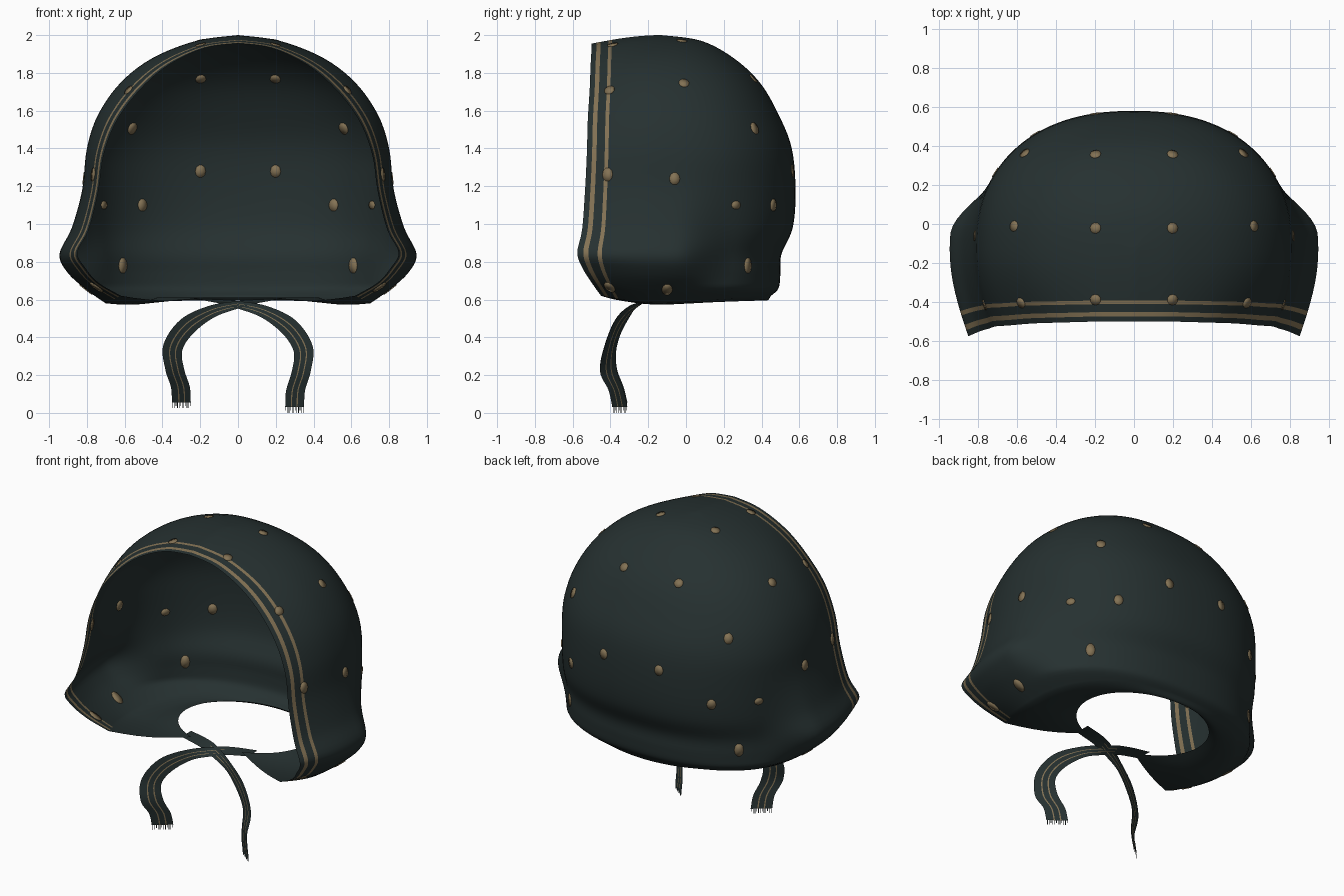
import bpy, bmesh, math
from mathutils import Vector
from mathutils.bvhtree import BVHTree

if "Cube" in bpy.data.objects:
    bpy.data.objects.remove(bpy.data.objects["Cube"])


def material(name, color):
    m = bpy.data.materials.new(name)
    m.use_nodes = True
    m.diffuse_color = color
    m.node_tree.nodes["Principled BSDF"].inputs["Base Color"].default_value = color
    return m


GREEN = material("dark green cloth", (0.019, 0.030, 0.030, 1))
TAN = material("tan print", (0.23, 0.17, 0.09, 1))


def smooth_path(rows, steps):
    """Catmull-Rom through rows of numbers."""
    out = []
    n = len(rows) - 1
    for i in range(n):
        a, b, c, d = (rows[max(0, min(n, i + k))] for k in (-1, 0, 1, 2))
        for k in range(steps):
            t = k / steps
            out.append([0.5 * (2 * q + (r - p) * t + (2 * p - 5 * q + 4 * r - s) * t * t
                               + (3 * q - p - 3 * r + s) * t ** 3)
                        for p, q, r, s in zip(a, b, c, d)])
    out.append(list(rows[-1]))
    return out


def finish(bm, name, mirror=False, thickness=0):
    bmesh.ops.remove_doubles(bm, verts=bm.verts, dist=0.0004)
    bmesh.ops.recalc_face_normals(bm, faces=bm.faces)
    mesh = bpy.data.meshes.new(name)
    bm.to_mesh(mesh)
    bm.free()
    mesh.materials.append(GREEN)
    mesh.materials.append(TAN)
    ob = bpy.data.objects.new(name, mesh)
    bpy.context.collection.objects.link(ob)
    if mirror:
        mod = ob.modifiers.new("mirror", 'MIRROR')
        mod.merge_threshold = 0.002
    if thickness:
        mod = ob.modifiers.new("thickness", 'SOLIDIFY')
        mod.thickness, mod.offset = thickness, 0
    bpy.ops.object.select_all(action='DESELECT')
    bpy.context.view_layer.objects.active = ob
    ob.select_set(True)
    bpy.ops.object.shade_smooth_by_angle(angle=math.radians(50))
    return ob


def grid(bm, rows, is_tan):
    vs = [[bm.verts.new(p) for p in row] for row in rows]
    for i in range(len(vs) - 1):
        for j in range(len(vs[0]) - 1):
            f = bm.faces.new((vs[i][j], vs[i][j + 1], vs[i + 1][j + 1], vs[i + 1][j]))
            f.material_index = int(is_tan(i, j))


# Hood: side half width, side z, front edge x, y, z, back y, back z
MID_Y = -0.13
PROFILE = [
    (0.70, 0.58, 0.62, -0.45, 0.62, 0.45, 0.62),
    (0.80, 0.65, 0.74, -0.50, 0.69, 0.49, 0.66),
    (0.90, 0.74, 0.81, -0.55, 0.77, 0.50, 0.74),
    (0.945, 0.84, 0.85, -0.575, 0.85, 0.505, 0.84),
    (0.88, 0.98, 0.79, -0.55, 0.97, 0.565, 0.98),
    (0.825, 1.18, 0.74, -0.535, 1.17, 0.58, 1.18),
    (0.80, 1.40, 0.71, -0.525, 1.37, 0.56, 1.40),
    (0.74, 1.58, 0.64, -0.52, 1.55, 0.49, 1.58),
    (0.62, 1.75, 0.52, -0.51, 1.71, 0.39, 1.75),
    (0.45, 1.88, 0.37, -0.505, 1.84, 0.25, 1.88),
    (0.22, 1.97, 0.18, -0.50, 1.93, 0.08, 1.97),
    (0, 2.0, 0, -0.50, 1.955, MID_Y, 2.0)]
FRONT_STEPS = [0, 0.07, 0.13, 0.24, 0.29, 0.4, 0.5, 0.6, 0.7, 0.8, 0.9, 1]
STRIPES = (1, 3)
BACK_STEPS = 32


def hood_row(w, z, fx, fy, fz, by, bz):
    row = []
    for u in FRONT_STEPS:
        e = math.sin(u * math.pi / 2)
        row.append(Vector((fx + (w - fx) * e, fy + (MID_Y - fy) * u, fz + (z - fz) * e)))
    base = min(w, 0.81)
    for k in range(1, BACK_STEPS + 1):
        a = k / BACK_STEPS * math.pi / 2
        y = MID_Y + (by - MID_Y) * math.sin(a) ** 0.87
        # the side flare fades into a fold behind the ear
        t = max(0, min(1, (0.25 - y) / 0.30))
        flare = (w - base) * t * t * (3 - 2 * t)
        x = (base + flare) * max(0, math.cos(a)) ** 0.87 if k < BACK_STEPS else 0
        row.append(Vector((x, y, z + (bz - z) * math.sin(a))))
    return row


rows = [hood_row(*r) for r in smooth_path(PROFILE, 5)]
bm = bmesh.new()
grid(bm, rows, lambda i, j: j in STRIPES)

# Underside flaps curling in to the neck hole
angles = [math.atan2(p.x, 0.05 - p.y) for p in rows[0]]
under = []
for k in range(7):
    t = k / 6
    line = []
    for p, ang in zip(rows[0], angles):
        f = (ang - angles[0]) / (math.pi - angles[0])
        phi = math.radians(25 + 155 * f)
        rim = Vector((0.43 * math.sin(phi), 0.08 - 0.33 * math.cos(phi), 0.61))
        q = p.lerp(rim, t)
        q.z -= 0.02 * math.sin(t * math.pi)
        if f > 0.9999:
            q.x = 0
        line.append(q)
    under.append(line)
grid(bm, under, lambda i, j: False)
bmesh.ops.remove_doubles(bm, verts=bm.verts, dist=0.0004)
surface = BVHTree.FromBMesh(bm)
finish(bm, "hood_shell", mirror=True)

# Printed dots: x, y, z, upright stretch
DOTS = [
    (0.2, 0.57, 1.28, 1.2), (0.2, 0.37, 1.78, 1), (0.55, 0.35, 1.5, 1.2),
    (0.5, 0.45, 1.1, 1.2), (0.72, 0.27, 1.1, 0.8), (0.63, 0.35, 0.78, 1.5),
    (0.62, -0.01, 1.75, 1), (0.82, -0.06, 1.24, 1.2), (0.2, -0.02, 1.98, 1),
    (0.2, -0.39, 1.96, 1), (0.57, -0.4, 1.7, 1), (0.75, -0.41, 1.26, 1.3),
    (0.8, -0.1, 0.66, 1.6), (0.74, -0.4, 0.68, 1.6)]
bm = bmesh.new()
for x, y, z, stretch in DOTS:
    centre, normal, _, _ = surface.find_nearest(Vector((x, y, z)))
    side = normal.cross(Vector((0, 0, 1))).normalized()
    up = side.cross(normal).normalized()
    hub = bm.verts.new(centre)
    ring = []
    for k in range(10):
        a = k * math.tau / 10
        p = centre + 0.028 * (side * math.cos(a) + up * math.sin(a) * stretch)
        ring.append(bm.verts.new(surface.find_nearest(p)[0]))
    for k in range(10):
        f = bm.faces.new((hub, ring[k], ring[(k + 1) % 10]))
        f.material_index = 1
finish(bm, "printed_dots", mirror=True, thickness=0.009)

# Tie ribbons: centre point, then width direction
TIE = [
    (-0.24, -0.19, 0.605, 0, 0.10, 0), (-0.1, -0.21, 0.59, 0, 0.08, 0.02),
    (0, -0.24, 0.572, 0, 0.06, 0.04), (0.14, -0.30, 0.535, 0.03, 0, 0.06),
    (0.27, -0.36, 0.455, 0.07, -0.03, 0.07), (0.345, -0.40, 0.34, 0.10, -0.06, 0.03),
    (0.335, -0.41, 0.22, 0.10, -0.09, 0), (0.305, -0.37, 0.12, 0.10, -0.08, 0),
    (0.30, -0.35, 0.03, 0.10, -0.08, 0)]
ACROSS = [-0.5, -0.2, -0.14, 0.1, 0.16, 0.5]


def tie(name, sign, raise_end):
    bm = bmesh.new()
    path = smooth_path(TIE, 6)
    lines = []
    for n, r in enumerate(path):
        c, w = Vector(r[:3]), Vector(r[3:])
        c.z += raise_end * (n / (len(path) - 1)) ** 3
        lines.append([c + w * a for a in ACROSS])
    grid(bm, lines, lambda i, j: j in (1, 3) and i > 8)
    # frayed threads along the end
    start, end = lines[-1][0], lines[-1][-1]
    for k in range(12):
        a = start.lerp(end, (k + 0.2) / 12)
        b = start.lerp(end, (k + 0.6) / 12)
        drop = Vector((0, 0, -0.03 if k % 3 else -0.018))
        bm.faces.new([bm.verts.new(p) for p in (a, b, b + drop, a + drop)])
    bmesh.ops.scale(bm, vec=(sign, 1, 1), verts=bm.verts)
    finish(bm, name)


tie("left_tie", 1, 0)
tie("right_tie", -1, 0.025)
